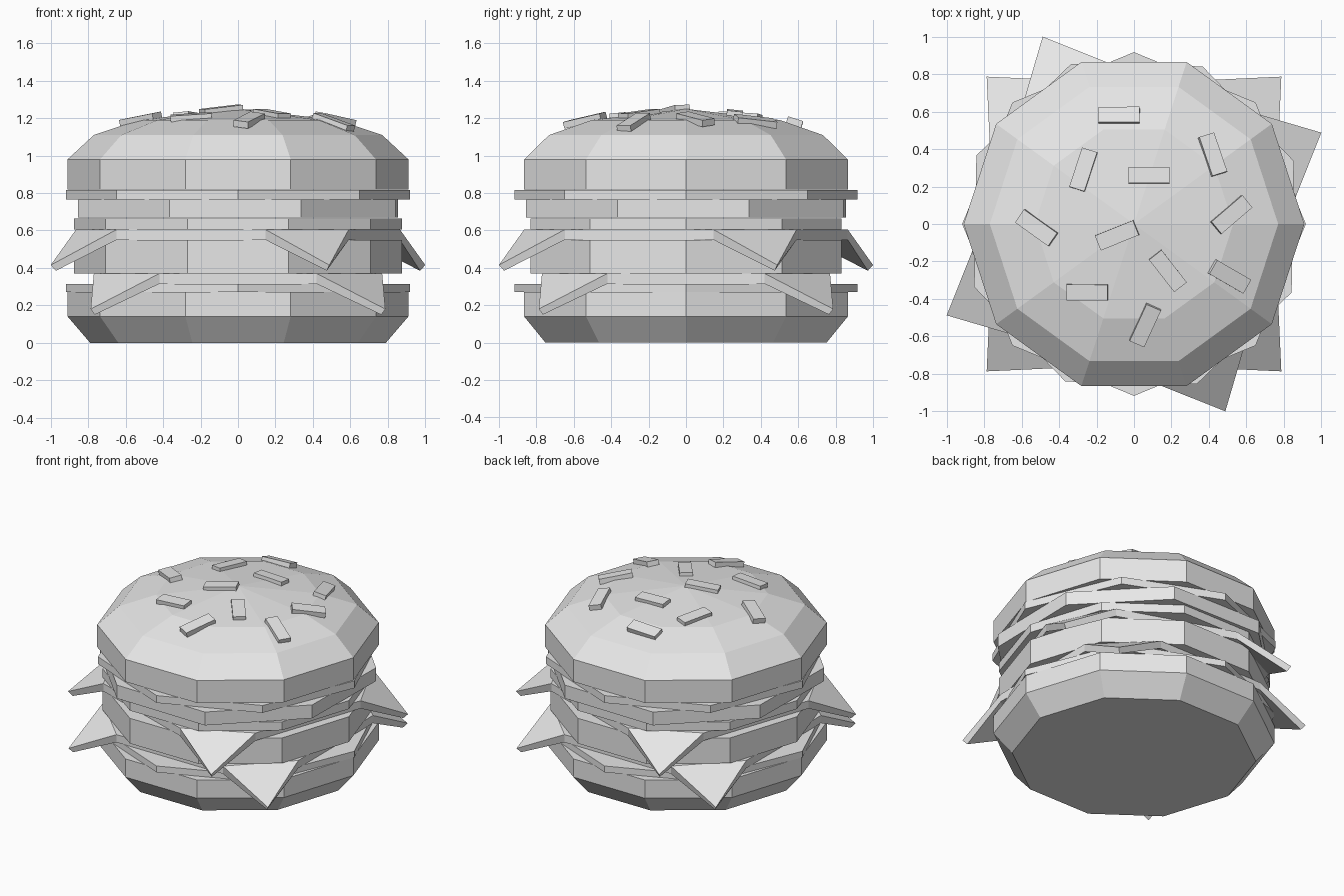
import bpy, bmesh, math
from mathutils import Matrix, Vector

cube = bpy.data.objects.get("Cube")
if cube:
    bpy.data.objects.remove(cube, do_unlink=True)

grey = bpy.data.materials.new("plain_grey")
grey.use_nodes = True
grey.diffuse_color = (0.8, 0.8, 0.8, 1)
grey.node_tree.nodes["Principled BSDF"].inputs["Base Color"].default_value = (0.8, 0.8, 0.8, 1)


def finish(name, bm):
    bmesh.ops.recalc_face_normals(bm, faces=bm.faces)
    mesh = bpy.data.meshes.new(name)
    bm.to_mesh(mesh)
    bm.free()
    mesh.materials.append(grey)
    obj = bpy.data.objects.new(name, mesh)
    bpy.context.collection.objects.link(obj)
    return obj


def stack(name, profile, sides=10, turn=0.0):
    """Polygonal solid from (radius, height) rings; radius 0 makes a peak."""
    bm = bmesh.new()
    rings = []
    for r, z in profile:
        if r == 0:
            rings.append([bm.verts.new((0, 0, z))] * sides)
            continue
        angles = [math.radians(turn) + math.tau * i / sides for i in range(sides)]
        rings.append([bm.verts.new((r * math.cos(a), r * math.sin(a), z)) for a in angles])
    for low, high in zip(rings, rings[1:]):
        for i in range(sides):
            j = (i + 1) % sides
            bm.faces.new(dict.fromkeys((low[i], low[j], high[j], high[i])))
    for ring in (rings[0], rings[-1]):
        if ring[0] is not ring[1]:
            bm.faces.new(ring)
    return finish(name, bm)


def cheese(name, top, turn):
    """Square slice with its four corners folded down."""
    bm = bmesh.new()
    half, fold, thick = 0.77, 0.42, 0.055
    layers = []
    for drop, tip, tip_z in ((0, 0.787, top - 0.19), (thick, 0.765, top - 0.22)):
        flat, tips = [], []
        for k in range(4):
            rot = Matrix.Rotation(math.radians(turn + 90 * k), 3, 'Z')
            for x, y in ((half, fold), (fold, half)):
                flat.append(bm.verts.new(rot @ Vector((x, y, top - drop))))
            tips.append(bm.verts.new(rot @ Vector((tip, tip, tip_z))))
        bm.faces.new(flat)
        rim = []
        for k in range(4):
            a, b = flat[2 * k], flat[2 * k + 1]
            bm.faces.new((a, tips[k], b))
            rim += [a, tips[k], b]
        layers.append(rim)
    upper, lower = layers
    for i in range(len(upper)):
        j = (i + 1) % len(upper)
        bm.faces.new((upper[i], upper[j], lower[j], lower[i]))
    return finish(name, bm)


# Layers from the bottom up
stack("bottom_bun", [(0.79, 0), (0.91, 0.14), (0.91, 0.27)])
stack("lower_slice", [(0.918, 0.27), (0.918, 0.315)], sides=8)
cheese("lower_cheese", 0.37, 0)
stack("patty", [(0.875, 0.37), (0.875, 0.55)])
cheese("upper_cheese", 0.605, -19)
stack("thin_patty", [(0.875, 0.605), (0.875, 0.665)])
stack("thick_slice", [(0.918, 0.67), (0.918, 0.765)], sides=8, turn=21.5)
stack("upper_slice", [(0.918, 0.765), (0.918, 0.817)], sides=8)

# Domed top bun
dome = [(0.91, 0.82), (0.91, 0.98), (0.77, 1.11), (0.53, 1.19), (0, 1.25)]
stack("top_bun", dome)


def dome_height(r):
    for (r1, z1), (r0, z0) in zip(dome[1:], dome[2:]):
        if r0 <= r <= r1:
            return z0 + (z1 - z0) * (r - r0) / (r1 - r0)


# Seeds lying on the dome: x, y, heading in degrees
seeds = [(-0.08, 0.58, 0), (0.08, 0.26, 0), (-0.27, 0.29, 72), (0.42, 0.37, 108),
         (-0.52, -0.02, -35), (-0.09, -0.06, 22), (0.52, 0.05, 40), (0.18, -0.25, -52),
         (0.51, -0.28, -30), (-0.25, -0.365, 0), (0.06, -0.54, 66)]
for n, (x, y, heading) in enumerate(seeds, 1):
    r = math.hypot(x, y)
    slope = (dome_height(r - 0.06) - dome_height(r + 0.06)) / 0.12
    normal = Vector((x / r * slope, y / r * slope, 1))
    tilt = Vector((0, 0, 1)).rotation_difference(normal).to_matrix().to_4x4()
    bm = bmesh.new()
    bmesh.ops.create_cube(bm, size=1)
    bmesh.ops.transform(bm, verts=bm.verts, matrix=(
        Matrix.Translation((x, y, dome_height(r) + 0.004)) @ tilt
        @ Matrix.Rotation(math.radians(heading), 4, 'Z')
        @ Matrix.Diagonal((0.22, 0.085, 0.036, 1))))
    finish(f"seed_{n}", bm)
